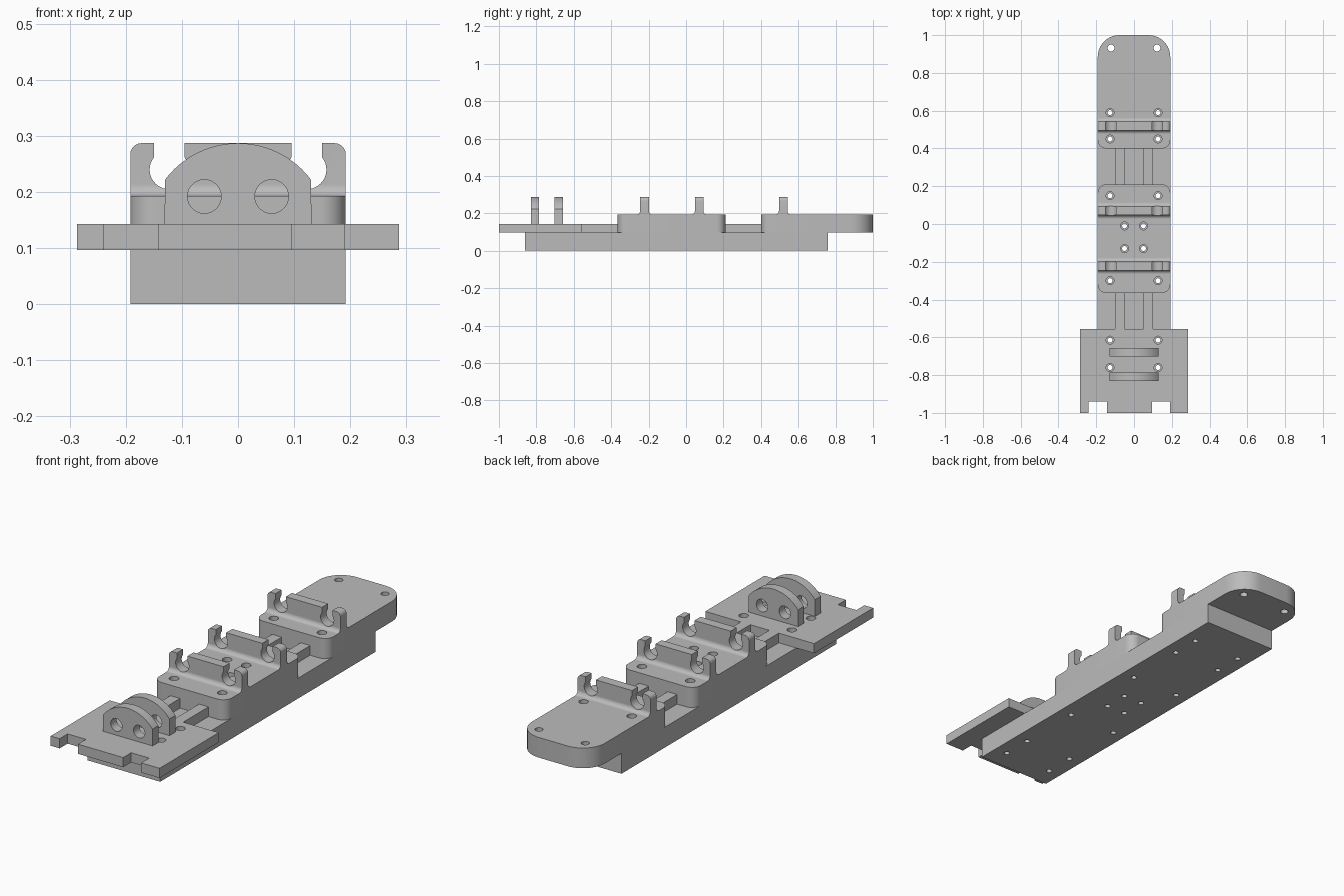
import bpy, bmesh
from math import cos, sin, pi, radians, asin

cube = bpy.data.objects.get("Cube")
if cube:
    bpy.data.objects.remove(cube)

grey = bpy.data.materials.new("light grey plastic")
grey.use_nodes = True
grey.diffuse_color = (0.5, 0.5, 0.5, 1)
grey.node_tree.nodes["Principled BSDF"].inputs["Base Color"].default_value = (0.5, 0.5, 0.5, 1)

W = 0.192                              # half width of the rail
DECK, PLATE_TOP, BLOCK_TOP, TOP = 0.097, 0.143, 0.193, 0.287


def arc(cx, cy, r, a0, a1, n=10):
    angles = [radians(a0 + (a1 - a0) * i / n) for i in range(n + 1)]
    return [(cx + r * cos(a), cy + r * sin(a)) for a in angles]


def circle(cx, cy, r):
    return arc(cx, cy, r, 0, 360, 32)[:-1]


def rect(x0, x1, y0, y1):
    return [(x0, y0), (x1, y0), (x1, y1), (x0, y1)]


def rounded(x, y0, y1, r0, r1):
    """Plan outline with front corner radius r0 and back radius r1."""
    return (arc(r0 - x, y0 + r0, r0, 180, 270) + arc(x - r0, y0 + r0, r0, 270, 360)
            + arc(x - r1, y1 - r1, r1, 0, 90) + arc(r1 - x, y1 - r1, r1, 90, 180))


def prism(name, outlines, axis, lo, hi):
    """Extrude one or more closed outlines along an axis."""
    place = {"x": lambda u, v: (lo, u, v),
             "y": lambda u, v: (u, lo, v),
             "z": lambda u, v: (u, v, lo)}[axis]
    bm = bmesh.new()
    for pts in outlines:
        face = bm.faces.new([bm.verts.new(place(u, v)) for u, v in pts])
        top = bmesh.ops.extrude_face_region(bm, geom=[face])["geom"]
        shift = [hi - lo if a == axis else 0 for a in "xyz"]
        bmesh.ops.translate(bm, vec=shift,
                            verts=[g for g in top if isinstance(g, bmesh.types.BMVert)])
    bmesh.ops.recalc_face_normals(bm, faces=bm.faces)
    mesh = bpy.data.meshes.new(name)
    bm.to_mesh(mesh)
    bm.free()
    mesh.materials.append(grey)
    obj = bpy.data.objects.new(name, mesh)
    bpy.context.collection.objects.link(obj)
    return obj


def cut(obj, outlines, axis, lo, hi):
    """Subtract prisms from a part and discard the cutter."""
    cutter = prism("cutter", outlines, axis, lo, hi)
    cutter.hide_render = True
    mod = obj.modifiers.new("cut", "BOOLEAN")
    mod.operation, mod.solver, mod.object = "DIFFERENCE", "EXACT", cutter
    bpy.context.view_layer.objects.active = obj
    bpy.ops.object.modifier_apply(modifier=mod.name)
    bpy.data.objects.remove(cutter)


def holes(spots, r):
    return [circle(s * x, y, r) for x, y in spots for s in (-1, 1)]


# Screw positions, mirrored left and right
plate_screws = [(0.127, -0.615), (0.127, -0.76)]
middle_screws = [(0.127, -0.30), (0.127, 0.15), (0.05, -0.13), (0.05, -0.01)]
rear_screws = [(0.127, 0.45), (0.127, 0.59)]

# Base bar with narrow screw holes
base = prism("base_bar", [rect(-W, W, -0.86, 0.76)], "z", 0, DECK)
cut(base, holes(plate_screws + middle_screws + rear_screws, 0.013), "z", -0.1, 0.2)

# Front plate with two notches
plate = prism("front_plate", [rect(-0.287, 0.287, -1, -0.555)], "z", DECK, PLATE_TOP)
cut(plate, [rect(-0.24, -0.143, -1.1, -0.94), rect(0.095, 0.19, -1.1, -0.94)]
    + holes(plate_screws, 0.021), "z", 0, 0.3)

# Raised blocks
middle = prism("middle_block", [rounded(W, -0.365, 0.21, 0.045, 0.045)], "z", DECK, BLOCK_TOP)
cut(middle, holes(middle_screws, 0.021), "z", 0, 0.3)
rear = prism("rear_block", [rounded(W, 0.40, 1.0, 0.045, 0.115)], "z", DECK, BLOCK_TOP)
cut(rear, holes(rear_screws, 0.021) + holes([(0.122, 0.932)], 0.018), "z", 0, 0.3)

# Paired rails bridging the gaps
for name, y0, y1 in (("front", -0.555, -0.365), ("rear", 0.21, 0.40)):
    for side, x in (("right", -0.1), ("left", 0.05)):
        prism(f"{name}_{side}_rail", [rect(x, x + 0.05, y0, y1)], "z", DECK, PLATE_TOP)

# Snap clips: filleted walls with keyhole seats and rounded outer corners
fillet, half, seat, slot = 0.02, 0.023, 0.035, 0.0275
gap = 90 - asin(slot / seat) * 180 / pi
corner = 0.02
for name, y in (("front", -0.222), ("middle", 0.07), ("rear", 0.519)):
    edge = half + fillet
    wall = (arc(y - edge, BLOCK_TOP + fillet, fillet, -90, 0) + [(y - half, TOP), (y + half, TOP)]
            + arc(y + edge, BLOCK_TOP + fillet, fillet, 180, 270))
    clip = prism(f"{name}_clip", [wall], "x", -W, W)
    cutters = []
    for s in (-1, 1):
        key = [(0.1225 + slot, 0.32)] + arc(0.1225, 0.24, seat, gap, -180 - gap, 28) + [(0.1225 - slot, 0.32)]
        nose = arc(W - corner, TOP - corner, corner, 0, 90) + [(W - corner, 0.32), (0.22, 0.32), (0.22, TOP - corner)]
        cutters += [[(s * u, v) for u, v in key], [(s * u, v) for u, v in nose]]
    cut(clip, cutters, "y", y - 0.1, y + 0.1)

# Arched lugs with twin holes
R = 0.1625
spread = asin(0.13 / R) * 180 / pi
for name, y in (("front", -0.83), ("rear", -0.702)):
    arch = [(-0.131, PLATE_TOP), (0.131, PLATE_TOP)] + arc(0, TOP - R, R, 90 - spread, 90 + spread, 24)
    lug = prism(f"{name}_lug", [arch], "y", y, y + 0.045)
    cut(lug, [circle(s * 0.06, 0.192, 0.03) for s in (-1, 1)], "y", y - 0.1, y + 0.1)

# Smooth curved walls, keep sharp edges
for obj in bpy.context.scene.objects:
    obj.select_set(obj.type == "MESH")
bpy.context.view_layer.objects.active = base
bpy.ops.object.shade_smooth_by_angle(angle=radians(30))
